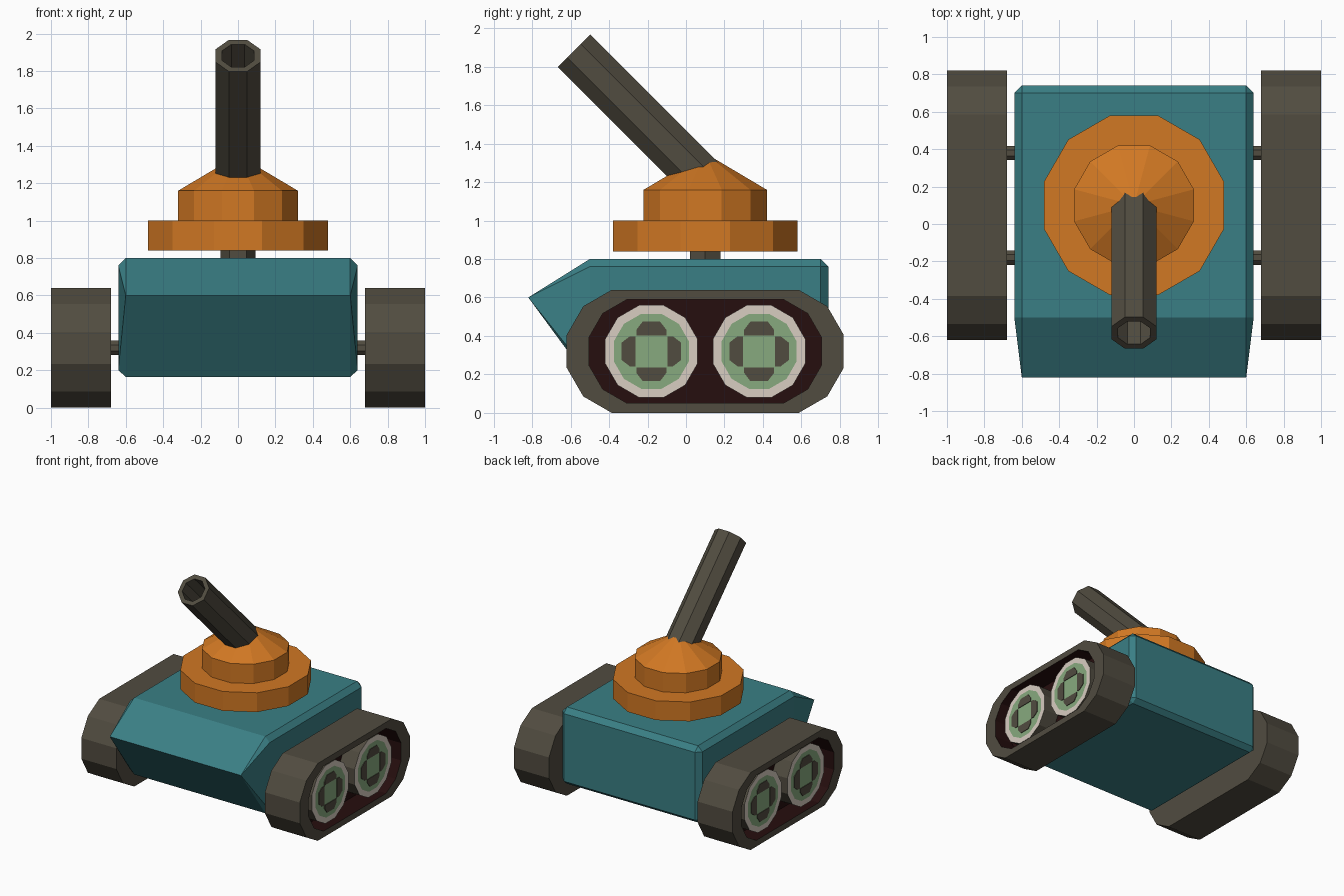
import bpy, bmesh, math
from mathutils import Vector

cube = bpy.data.objects.get("Cube")
if cube:
    bpy.data.objects.remove(cube, do_unlink=True)

X, Y, Z = Vector((1, 0, 0)), Vector((0, 1, 0)), Vector((0, 0, 1))


def material(name, *rgb):
    col = [((c / 255 + 0.055) / 1.055) ** 2.4 for c in rgb] + [1]
    m = bpy.data.materials.new(name)
    m.use_nodes = True
    m.diffuse_color = col
    m.node_tree.nodes["Principled BSDF"].inputs["Base Color"].default_value = col
    return m


TEAL = material("teal paint", 58, 127, 133)
ORANGE = material("orange paint", 209, 120, 35)
GREY = material("dark grey metal", 81, 76, 64)
CREAM = material("cream rim", 216, 205, 193)
GREEN = material("green hub", 135, 170, 126)
SHADE = material("dark red recess", 38, 14, 14)


def finish(name, bm, mats):
    bmesh.ops.recalc_face_normals(bm, faces=bm.faces)
    me = bpy.data.meshes.new(name)
    bm.to_mesh(me)
    bm.free()
    for m in mats:
        me.materials.append(m)
    ob = bpy.data.objects.new(name, me)
    bpy.context.collection.objects.link(ob)
    return ob


def loft(name, rings, mats, bands=None, end=0, cap_end=True):
    """Skin a stack of rings; bands gives a material index per band."""
    bm = bmesh.new()
    loops = [[bm.verts.new(p) for p in r] for r in rings]
    n = len(loops[0])
    for i, (a, b) in enumerate(zip(loops, loops[1:])):
        for k in range(n):
            j = (k + 1) % n
            f = bm.faces.new((a[k], a[j], b[j], b[k]))
            f.material_index = bands[i] if bands else 0
    bm.faces.new(loops[0])
    if cap_end:
        bm.faces.new(loops[-1]).material_index = end
    bmesh.ops.remove_doubles(bm, verts=bm.verts, dist=1e-5)
    return finish(name, bm, mats)


def ring(c, u, v, apothem, n):
    """Regular polygon with flat sides facing u."""
    r = apothem / math.cos(math.pi / n)
    angles = [(k + 0.5) * math.tau / n for k in range(n)]
    return [Vector(c) + u * r * math.cos(a) + v * r * math.sin(a) for a in angles]


# Hull: chamfered box with a wedge nose
bm = bmesh.new()
for s in (-1, 1):
    for lo, hi in ((0.165, 0.2), (0.8, 0.76)):
        for p in ((0.6, 0.7, lo), (0.64, 0.7, hi), (0.6, 0.74, hi),
                  (0.6, -0.5, lo), (0.64, -0.5, hi)):
            bm.verts.new((s * p[0], p[1], p[2]))
    bm.verts.new((s * 0.6, -0.82, 0.6))
bmesh.ops.convex_hull(bm, input=bm.verts)
bmesh.ops.dissolve_limit(bm, angle_limit=0.01, verts=bm.verts, edges=bm.edges)
finish("hull", bm, [TEAL])

# Turret: stepped drum with a pointed roof, on a short neck
steps = [(0.48, 0.84), (0.48, 1.0), (0.32, 1.0), (0.32, 1.16), (0, 1.35)]
loft("turret", [ring((0, 0.1, z), X, Y, r, 12) for r, z in steps], [ORANGE], cap_end=False)
loft("turret_neck", [ring((0, 0.1, z), Y, X, 0.08, 6) for z in (0.75, 0.9)], [GREY])

# Gun barrel: hollow octagonal tube raised by 45 degrees
muzzle = Vector((0, -0.582, 1.882))
along = (Z - Y).normalized()
across = (Z + Y).normalized()
tube = [(1.03, 0.119), (0, 0.119), (0, 0.086), (0.3, 0.086)]
loft("gun_barrel", [ring(muzzle - along * d, X, across, r, 8) for d, r in tube], [GREY])


def track_ring(x, scale):
    """Outline of two twelve-sided ends joined by straight runs."""
    pts = []
    for p in ring((0, 0, 0), Y, Z, 0.32, 12):
        y = p.y + math.copysign(0.4, p.y)
        pts.append((x, 0.1 + y * scale, 0.32 + p.z * scale))
    return pts


# Running gear, the same on both sides
for s, side in ((1, "left"), (-1, "right")):
    # Track with a recess on its outer face
    loft(side + "_track",
         [track_ring(s * x, k) for x, k in ((0.68, 1), (1, 1), (1, 0.84), (0.83, 0.84))],
         [GREY, SHADE], bands=(0, 0, 1), end=1)
    for y, place in ((-0.18, "front"), (0.38, "rear")):
        name = f"{side}_{place}"
        # Wheel: grey drum, cream rim, green hub
        drum = [(0.8, 0.24), (0.97, 0.24), (0.97, 0.195)]
        loft(name + "_wheel", [ring((s * x, y, 0.32), Y, Z, r, 12) for x, r in drum],
             [GREY, CREAM, GREEN], bands=(0, 1), end=2)
        # Four dark marks around the hub
        for q in range(4):
            u = Y * round(math.cos(q * math.pi / 2)) + Z * round(math.sin(q * math.pi / 2))
            v = X.cross(u)
            half = [(0.083, 0.078), (0.112, 0.078), (0.155, 0.045)]
            shape = half + [(d, -w) for d, w in reversed(half)]
            loft(name + "_hub_mark",
                 [[Vector((s * x, y, 0.32)) + u * d + v * w for d, w in shape]
                  for x in (0.968, 0.975)], [GREY])

# Axles run through the hull
for y, place in ((-0.18, "front"), (0.38, "rear")):
    loft(place + "_axle", [ring((x, y, 0.32), Z, Y, 0.038, 8) for x in (-0.75, 0.75)], [GREY])
